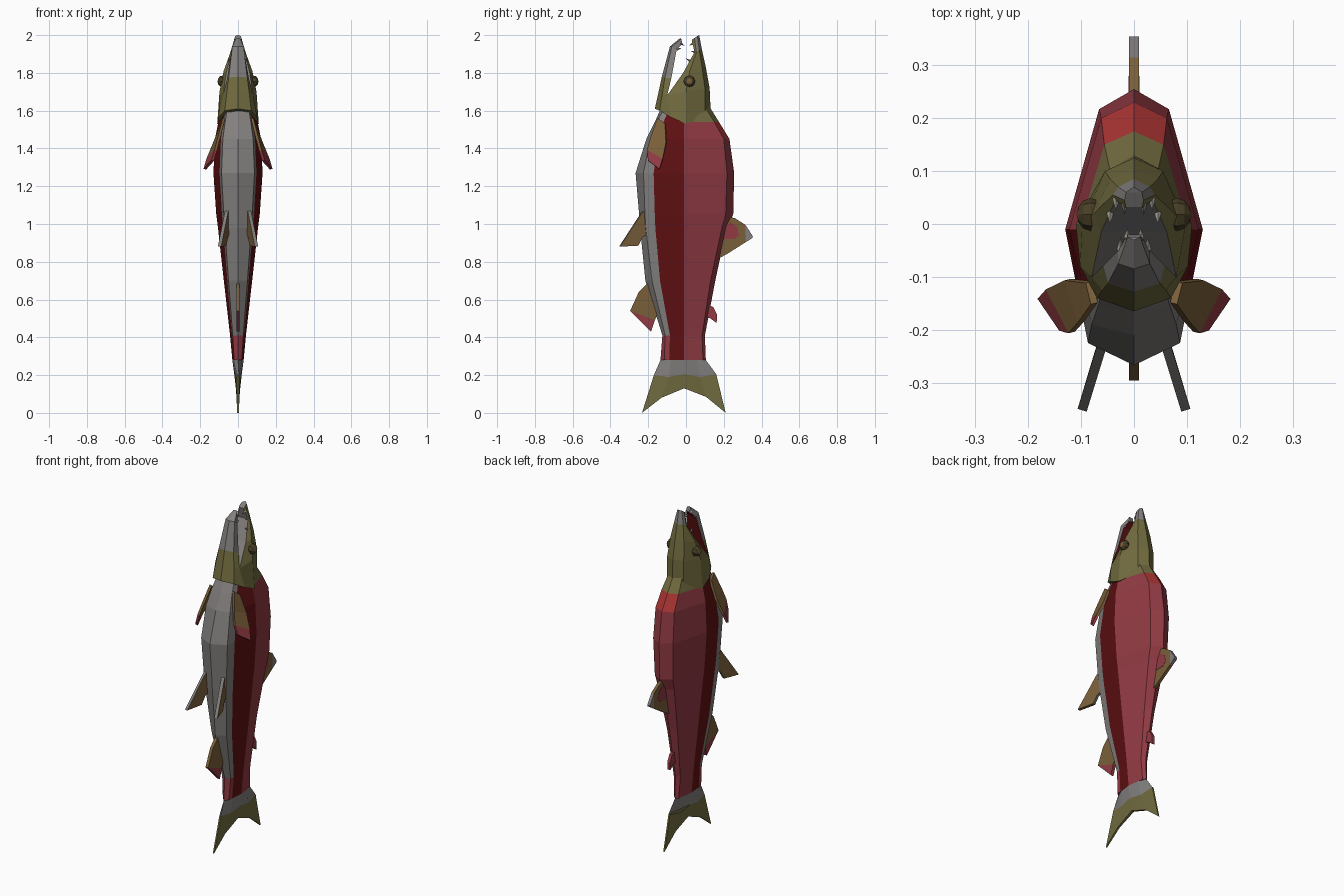
import bpy, bmesh, math
from mathutils import Vector, Matrix

if "Cube" in bpy.data.objects:
    bpy.data.objects.remove(bpy.data.objects["Cube"])


def lin(c):
    c /= 255
    return c / 12.92 if c < 0.04045 else ((c + 0.055) / 1.055) ** 2.4


PALETTE = {
    "belly_grey": (130, 127, 125), "head_olive": (113, 107, 63),
    "side_dark_red": (95, 16, 18), "back_red": (145, 58, 67),
    "shoulder_red": (168, 52, 50), "fin_brown": (122, 95, 58),
    "eye_brown": (72, 62, 38), "tooth_pale": (165, 160, 152),
}
NAMES = list(PALETTE)
MATS = []
for n, rgb in PALETTE.items():
    m = bpy.data.materials.new(n)
    m.diffuse_color = (*[lin(c) for c in rgb], 1)
    m.use_nodes = True
    m.node_tree.nodes["Principled BSDF"].inputs["Base Color"].default_value = m.diffuse_color
    MATS.append(m)
GREY, OLIVE, DARK, RED, BRIGHT, BROWN, EYE, TOOTH = range(8)


def finish(name, bm):
    bmesh.ops.remove_doubles(bm, verts=bm.verts, dist=1e-5)
    bmesh.ops.recalc_face_normals(bm, faces=bm.faces)
    me = bpy.data.meshes.new(name)
    bm.to_mesh(me)
    bm.free()
    for m in MATS:
        me.materials.append(m)
    ob = bpy.data.objects.new(name, me)
    bpy.context.collection.objects.link(ob)
    return ob


def loft(name, halves, rule, cap_colours):
    """Skin right-half sections, mirrored across x = 0; rule(segment, strip) gives the colour."""
    bm = bmesh.new()
    rings = []
    for half in halves:
        right = [bm.verts.new(p) for p in half]
        left = [v if abs(v.co.x) < 1e-6 else bm.verts.new((-v.co.x, v.co.y, v.co.z)) for v in right]
        ring = right + [l for r, l in zip(right[::-1], left[::-1]) if l is not r]
        rings.append((ring, right, left))
    for j in range(len(rings) - 1):
        a, b = rings[j][0], rings[j + 1][0]
        n = len(a)
        for k in range(n):
            q = (k + 1) % n
            f = bm.faces.new((a[k], a[q], b[q], b[k]))
            f.material_index = rule(j, min(k, n - 1 - k))
    for (ring, r, l), col in zip((rings[0], rings[-1]), cap_colours):
        for i in range(len(r) - 1):
            vs = list(dict.fromkeys((r[i], r[i + 1], l[i + 1], l[i])))
            if len(vs) > 2:
                bm.faces.new(vs).material_index = col
    return finish(name, bm)


def fin(name, rows, colours, edge=None, half=0.009, sides=(1,)):
    """Flat plate from rows of (leading, trailing) points, one colour for each step."""
    for s in sides:
        bm = bmesh.new()
        pts = [[Vector((p[0] * s, p[1], p[2])) for p in r] for r in rows]
        nor = (pts[-1][0] - pts[0][1]).cross(pts[-1][1] - pts[0][0]).normalized() * half
        rings = [[bm.verts.new(c) for c in (a + nor, b + nor, b - nor, a - nor)] for a, b in pts]
        for j, col in enumerate(colours):
            a, b = rings[j], rings[j + 1]
            for k in range(4):
                f = bm.faces.new((a[k], a[(k + 1) % 4], b[(k + 1) % 4], b[k]))
                f.material_index = edge if edge is not None and k in (1, 3) else col
        bm.faces.new(rings[0]).material_index = colours[0]
        bm.faces.new(rings[-1]).material_index = colours[-1]
        finish(name if len(sides) == 1 else name + ("_right" if s > 0 else "_left"), bm)


def flat(rows):
    return [[(0, *p) for p in r] for r in rows]


# Body: z, back y, shoulder y, shoulder x, half width, belly edge y, belly edge x, belly y
BODY = [
    (0.28, 0.105, 0.090, 0.015, 0.030, -0.115, 0.020, -0.135),
    (0.41, 0.100, 0.085, 0.022, 0.042, -0.110, 0.028, -0.125),
    (0.70, 0.155, 0.130, 0.035, 0.075, -0.180, 0.050, -0.215),
    (0.98, 0.215, 0.190, 0.055, 0.106, -0.213, 0.070, -0.243),
    (1.05, 0.250, 0.210, 0.060, 0.115, -0.217, 0.075, -0.248),
    (1.27, 0.255, 0.217, 0.066, 0.130, -0.225, 0.087, -0.267),
    (1.45, 0.230, 0.200, 0.062, 0.122, -0.190, 0.080, -0.210),
    (1.54, 0.175, 0.150, 0.056, 0.104, -0.155, 0.068, -0.165),
    (1.62, 0.125, 0.100, 0.045, 0.085, -0.110, 0.055, -0.130),
]
sections = []
for z, yb, ys, xs, w, yf, xf, yc in BODY:
    side, belly = Vector((w, -0.01, z)), Vector((xf, yf, z))
    sections.append([(0, yb, z), (xs, ys, z), side, side.lerp(belly, 0.75), belly, (0, yc, z)])


def body_rule(seg, strip):
    if strip < 2:
        if seg == 7:
            return OLIVE
        return BRIGHT if seg == 6 and strip == 0 else RED
    if strip == 2:
        return DARK
    return RED if seg == 0 else GREY


loft("body", sections, body_rule, (RED, OLIVE))

# Tail fin: forked, thick in the middle and thin at the edges
tail = [
    [(0, 0.105, 0.28), (0.02, 0.06, 0.28), (0.03, -0.01, 0.28), (0.022, -0.08, 0.28), (0, -0.135, 0.28)],
    [(0.005, 0.16, 0.205), (0.014, 0.075, 0.19), (0.02, -0.01, 0.205), (0.014, -0.09, 0.19), (0.005, -0.17, 0.20)],
    [(0.004, 0.21, 0.0), (0.006, 0.106, 0.085), (0.008, -0.01, 0.13), (0.006, -0.13, 0.08), (0.004, -0.233, 0.0)],
]
loft("tail_fin", tail, lambda j, k: (GREY, OLIVE)[j], (GREY, OLIVE))

# Gill cover: flared collar around the neck
gill = [
    [(0, 0.13, 1.61), (0.055, 0.10, 1.56), (0.11, 0.0, 1.53), (0.102, -0.08, 1.565), (0.07, -0.14, 1.60), (0, -0.165, 1.61)],
    [(0, 0.125, 1.72), (0.055, 0.10, 1.72), (0.098, 0.0, 1.70), (0.08, -0.10, 1.68), (0.06, -0.125, 1.69), (0, -0.145, 1.70)],
]
loft("gill_cover", gill, lambda j, k: OLIVE, (OLIVE, DARK))

# Upper head: tapers to a hooked snout, the last strip is the palate
skull = [
    [(0, 0.125, 1.72), (0.055, 0.10, 1.72), (0.098, 0.0, 1.70), (0.08, -0.10, 1.68)],
    [(0, 0.105, 1.83), (0.045, 0.085, 1.83), (0.076, 0.02, 1.81), (0.062, -0.015, 1.80)],
    [(0, 0.085, 1.92), (0.03, 0.07, 1.92), (0.04, 0.055, 1.91), (0.035, 0.045, 1.91)],
    [(0, 0.07, 2.0), (0.015, 0.06, 1.995), (0.018, 0.045, 1.985), (0.015, 0.03, 1.975)],
]
loft("upper_head", skull, lambda j, k: GREY if k == 3 or (j == 2 and k < 2) else OLIVE, (OLIVE, GREY))

# Lower jaw: the last strip is the inside of the mouth
jaw = [
    [(0, -0.145, 1.70), (0.06, -0.125, 1.69), (0.08, -0.10, 1.68)],
    [(0, -0.128, 1.78), (0.049, -0.112, 1.775), (0.058, -0.078, 1.77)],
    [(0, -0.085, 1.94), (0.03, -0.075, 1.94), (0.03, -0.05, 1.92)],
    [(0, -0.03, 1.985), (0.012, -0.025, 1.98), (0.012, -0.02, 1.955)],
]
loft("lower_jaw", jaw, lambda j, k: DARK if k == 2 else (OLIVE if j == 0 else GREY), (OLIVE, GREY))

# Fins on the centre line
fin("dorsal_fin", flat([[(0.19, 1.05), (0.16, 0.81)], [(0.26, 1.03), (0.22, 0.843)],
                        [(0.315, 0.995), (0.315, 0.903)], [(0.354, 0.935), (0.35, 0.925)]]),
    (BROWN, BROWN, GREY))
fin("dorsal_fin_patch", flat([[(0.19, 0.97), (0.20, 0.92)], [(0.235, 1.01), (0.255, 0.92)],
                              [(0.27, 0.985), (0.28, 0.94)]]), (RED, RED), half=0.0105)
fin("small_back_fin", flat([[(0.10, 0.58), (0.09, 0.51)], [(0.145, 0.56), (0.13, 0.50)],
                            [(0.165, 0.52), (0.162, 0.475)]]), (RED, RED))
fin("rear_belly_fin", flat([[(-0.17, 0.72), (-0.09, 0.60)], [(-0.25, 0.64), (-0.14, 0.55)],
                            [(-0.296, 0.54), (-0.165, 0.49)], [(-0.25, 0.495), (-0.185, 0.43)]]),
    (BROWN, BROWN, RED))

# Paired fins
fin("belly_fin", [[(0.052, -0.20, 1.09), (0.052, -0.20, 0.95)], [(0.062, -0.235, 1.06), (0.062, -0.232, 0.93)],
                  [(0.098, -0.352, 0.88), (0.069, -0.255, 0.885)]], (BROWN, BROWN), edge=GREY, sides=(1, -1))
fin("chest_fin", [[(0.085, -0.11, 1.53), (0.075, -0.15, 1.56)], [(0.125, -0.105, 1.43), (0.10, -0.185, 1.46)],
                  [(0.16, -0.122, 1.345), (0.118, -0.205, 1.39)], [(0.176, -0.14, 1.29), (0.135, -0.20, 1.335)]],
    (BROWN, BROWN, RED), half=0.007, sides=(1, -1))

# Eyes: faceted balls with a lighter centre
for s, tag in ((1, "right"), (-1, "left")):
    bm = bmesh.new()
    bmesh.ops.create_uvsphere(bm, u_segments=8, v_segments=6, radius=0.031)
    for f in bm.faces:
        f.material_index = BROWN if f.calc_center_median().z > 0.024 else EYE
    bmesh.ops.transform(bm, verts=bm.verts, matrix=Matrix.Translation((s * 0.082, 0.018, 1.755))
                        @ Matrix.Rotation(s * math.pi / 2, 4, 'Y') @ Matrix.Diagonal((1, 1, 0.85, 1)))
    finish("eye_" + tag, bm)

# Teeth: small cones on both jaws
bm = bmesh.new()
TEETH = [((0.034, 0.045, 1.91), (0, -0.9, 0.3)), ((0.018, 0.036, 1.955), (0, -0.9, -0.5)),
         ((0.045, 0.018, 1.865), (0, -0.8, 0.5)),
         ((0.026, -0.045, 1.925), (0, 0.9, 0.3)), ((0.013, -0.025, 1.955), (0, 0.7, -0.5))]
for pos, direction in TEETH:
    for s in (1, -1):
        d = Vector(direction).normalized()
        mat = Matrix.Translation(Vector((pos[0] * s, pos[1], pos[2])) + d * 0.009) @ d.to_track_quat('Z', 'Y').to_matrix().to_4x4()
        bmesh.ops.create_cone(bm, cap_ends=True, segments=4, radius1=0.007, radius2=0.0, depth=0.026, matrix=mat)
for f in bm.faces:
    f.material_index = TOOTH
finish("teeth", bm)
